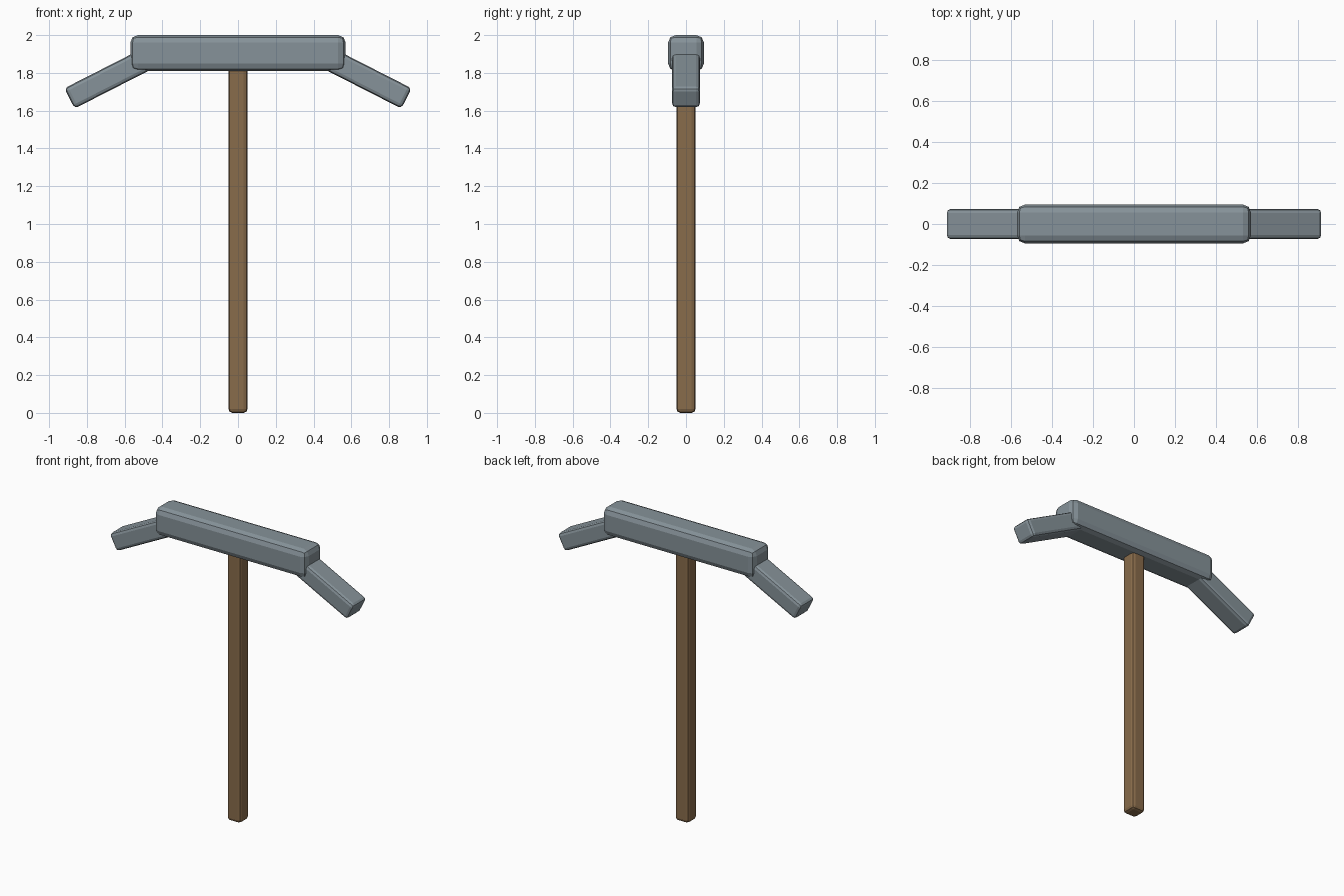
import bpy
from math import radians, sin, cos

if "Cube" in bpy.data.objects:
    bpy.data.objects.remove(bpy.data.objects["Cube"])


def material(name, rgb):
    mat = bpy.data.materials.new(name)
    mat.diffuse_color = (*rgb, 1)
    mat.use_nodes = True
    mat.node_tree.nodes["Principled BSDF"].inputs["Base Color"].default_value = mat.diffuse_color
    return mat


def beveled_box(name, centre, size, bevel, mat, tilt=0):
    bpy.ops.mesh.primitive_cube_add(size=1, location=centre)
    obj = bpy.context.object
    obj.name = name
    obj.scale = size
    bpy.ops.object.transform_apply(location=False, rotation=False, scale=True)
    obj.rotation_euler.y = tilt
    mod = obj.modifiers.new("Bevel", 'BEVEL')
    mod.width = bevel
    mod.segments = 2
    obj.data.materials.append(mat)
    return obj


wood = material("wood", (0.25, 0.15, 0.07))
metal = material("metal", (0.24, 0.29, 0.32))

# Wooden handle, running up into the head
beveled_box("handle", (0, 0, 0.925), (0.10, 0.10, 1.85), 0.02, wood)

# Thick central head
beveled_box("head", (0, 0, 1.905), (1.14, 0.19, 0.19), 0.04, metal)

# Drooping picks on both ends
TILT = radians(27)
LENGTH = 0.46
tip_x, tip_z = 0.892, 1.665
for side, label in ((-1, "left"), (1, "right")):
    x = side * (tip_x - cos(TILT) * LENGTH / 2)
    z = tip_z + sin(TILT) * LENGTH / 2
    beveled_box(label + "_pick", (x, 0, z), (LENGTH, 0.147, 0.12), 0.02,
                metal, side * TILT)
